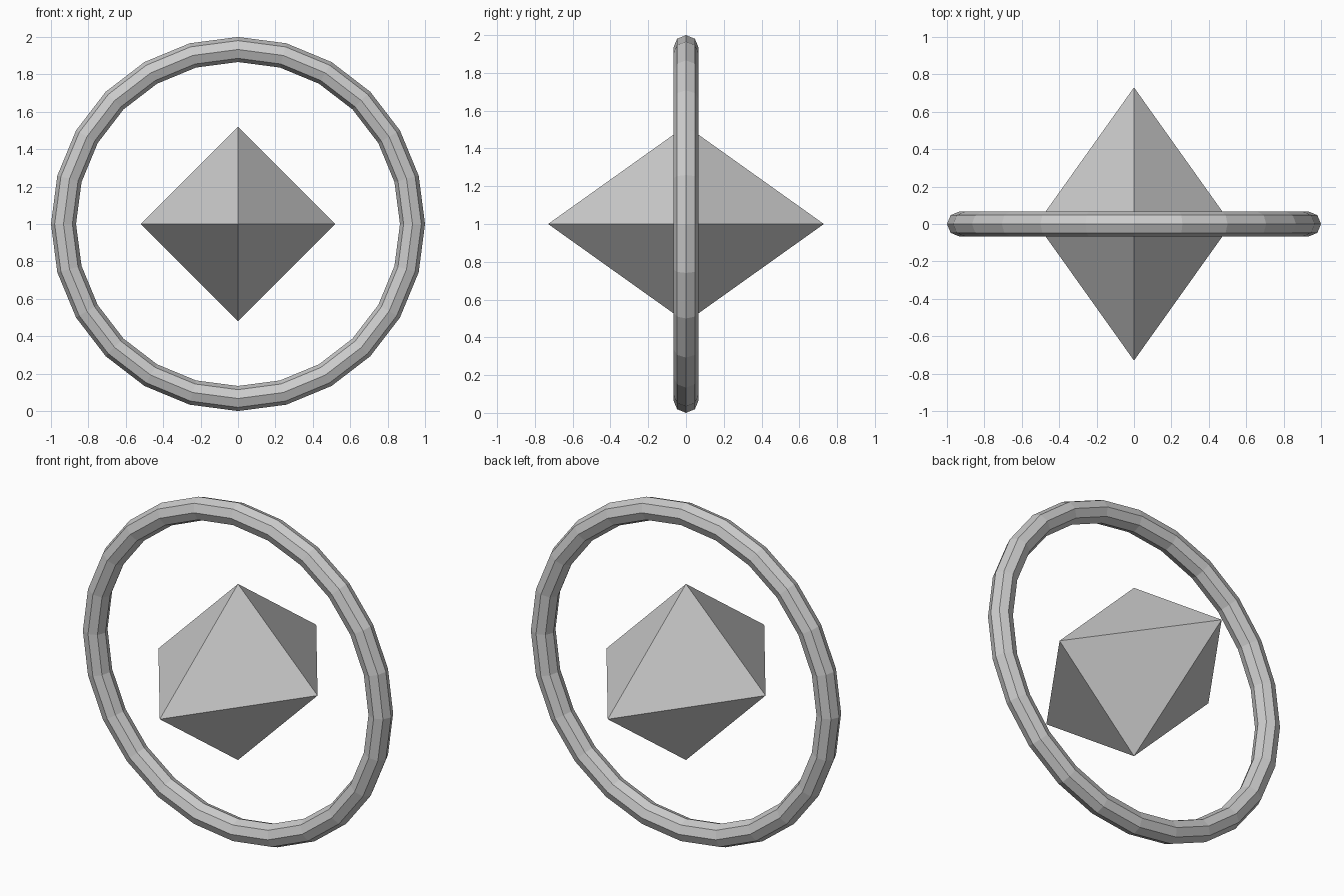
import bpy
import bmesh
from math import radians
from mathutils import Matrix

cube = bpy.data.objects.get("Cube")
if cube:
    bpy.data.objects.remove(cube, do_unlink=True)

CENTRE_Z = 1.0

# One plain grey for both parts
grey = bpy.data.materials.new("plain_grey")
grey.use_nodes = True
colour = (0.6, 0.6, 0.6, 1.0)
grey.diffuse_color = colour
grey.node_tree.nodes["Principled BSDF"].inputs["Base Color"].default_value = colour

# Upright faceted ring
bpy.ops.mesh.primitive_torus_add(
    major_segments=24, minor_segments=8, major_radius=0.933, minor_radius=0.067,
    location=(0, 0, CENTRE_Z), rotation=(radians(90), 0, 0))
ring = bpy.context.object
ring.name = "ring"
bpy.ops.object.transform_apply(location=False, rotation=True, scale=True)
for face in ring.data.polygons:
    face.use_smooth = False
ring.data.materials.append(grey)

# Eight-sided gem, stretched front to back
bm = bmesh.new()
for x in (-1, 1):
    bmesh.ops.create_vert(bm, co=(x, 0, 0))
    bmesh.ops.create_vert(bm, co=(0, x, 0))
    bmesh.ops.create_vert(bm, co=(0, 0, x))
bmesh.ops.convex_hull(bm, input=bm.verts)
bmesh.ops.transform(bm, matrix=Matrix.Diagonal((0.52, 0.73, 0.52, 1)), verts=bm.verts)
bmesh.ops.recalc_face_normals(bm, faces=bm.faces)
mesh = bpy.data.meshes.new("gem")
bm.to_mesh(mesh)
bm.free()
mesh.materials.append(grey)
gem = bpy.data.objects.new("gem", mesh)
gem.location.z = CENTRE_Z
bpy.context.collection.objects.link(gem)
